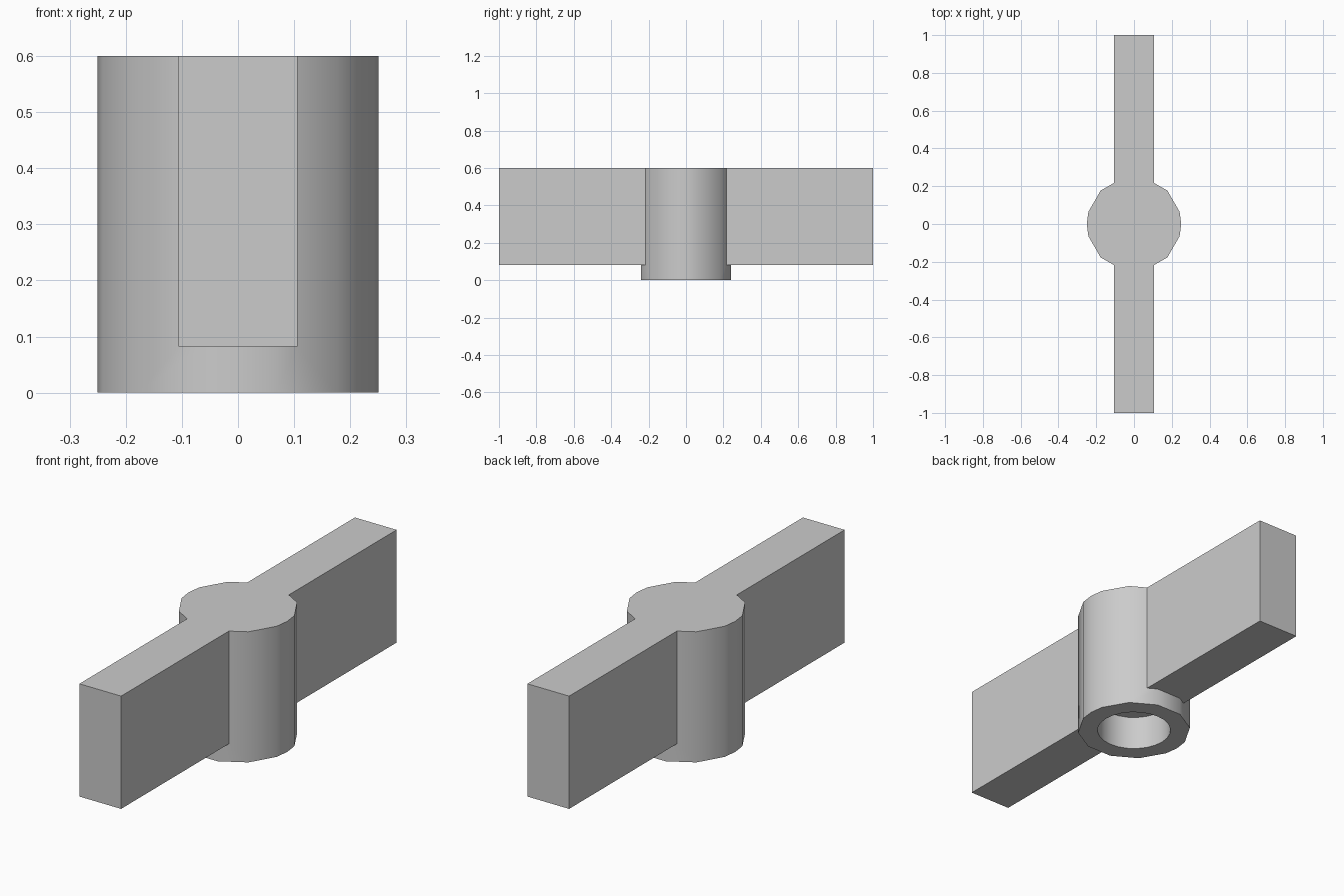
import bpy
import bmesh
from math import radians, sin, cos

cube = bpy.data.objects.get("Cube")
if cube:
    bpy.data.objects.remove(cube, do_unlink=True)

TOP = 0.6
ARM_BOTTOM = 0.082

grey = bpy.data.materials.new("plain grey")
grey.use_nodes = True
colour = (0.6, 0.6, 0.6, 1)
grey.diffuse_color = colour
grey.node_tree.nodes["Principled BSDF"].inputs["Base Color"].default_value = colour


def prism(name, outline, low, high):
    """Extrude a flat outline upwards into a closed solid."""
    bm = bmesh.new()
    base = bm.faces.new([bm.verts.new((x, y, low)) for x, y in outline])
    new = bmesh.ops.extrude_face_region(bm, geom=[base])["geom"]
    top = [v for v in new if isinstance(v, bmesh.types.BMVert)]
    bmesh.ops.translate(bm, verts=top, vec=(0, 0, high - low))
    bmesh.ops.recalc_face_normals(bm, faces=bm.faces)
    mesh = bpy.data.meshes.new(name)
    bm.to_mesh(mesh)
    bm.free()
    mesh.materials.append(grey)
    obj = bpy.data.objects.new(name, mesh)
    bpy.context.collection.objects.link(obj)
    return obj


def ring(radius, angles):
    return [(radius * cos(radians(a)), radius * sin(radians(a))) for a in angles]


def combine(target, tool, operation):
    """Apply a boolean and discard the tool."""
    mod = target.modifiers.new(operation.lower(), "BOOLEAN")
    mod.operation = operation
    mod.solver = "EXACT"
    mod.object = tool
    bpy.context.view_layer.objects.active = target
    bpy.ops.object.modifier_apply(modifier=mod.name)
    bpy.data.objects.remove(tool, do_unlink=True)


# Faceted hub: twelve sides, with an extra ridge on the left and right
hub_angles = sorted([0, 180] + list(range(15, 360, 30)))
handle = prism("wing_handle", ring(0.25, hub_angles), 0, TOP)

# Two opposite wings, made as one bar through the hub
half = 0.106
bar = prism("wings", [(-half, -1), (half, -1), (half, 1), (-half, 1)], ARM_BOTTOM, TOP)
combine(handle, bar, "UNION")

# Shallow round socket in the underside
bore = prism("socket", ring(0.163, range(0, 360, 15)), -0.1, 0.16)
combine(handle, bore, "DIFFERENCE")

bpy.ops.object.select_all(action="DESELECT")
handle.select_set(True)
bpy.context.view_layer.objects.active = handle
bpy.ops.object.shade_smooth_by_angle(angle=radians(35))
